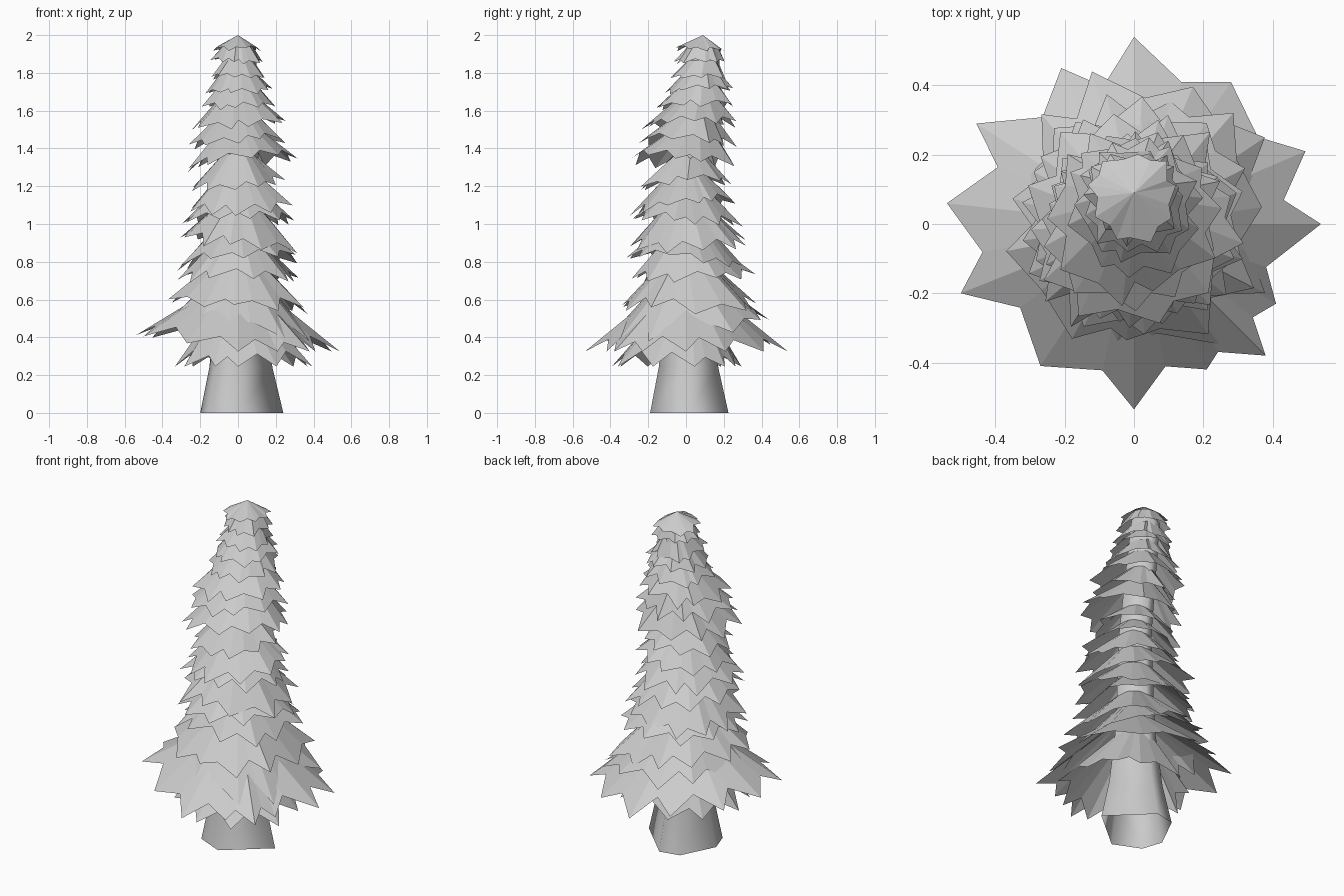
import bpy, bmesh, math, random

if "Cube" in bpy.data.objects:
    bpy.data.objects.remove(bpy.data.objects["Cube"])

random.seed(7)


def make_object(name, verts, faces, weld=False):
    me = bpy.data.meshes.new(name)
    me.from_pydata(verts, [], faces)
    bm = bmesh.new()
    bm.from_mesh(me)
    if weld:
        bmesh.ops.remove_doubles(bm, verts=bm.verts, dist=1e-5)
    bmesh.ops.recalc_face_normals(bm, faces=bm.faces)
    bm.to_mesh(me)
    bm.free()
    ob = bpy.data.objects.new(name, me)
    bpy.context.collection.objects.link(ob)
    return ob


def spine_y(z):
    # the stem leans slightly backwards towards the top
    return 0.09 * min(1, max(0, (z - 1.25) / 0.6))


def skirt(name, cx, cy, tips, z_top, r_in, weld=False):
    """Jagged open cone: tips alternate with raised notches, fanned to a small ring."""
    outer = []
    n = len(tips)
    for i in range(n):
        a, r, z = tips[i]
        b, r2, z2 = tips[(i + 1) % n]
        if b < a:
            b += 2 * math.pi
        outer.append((a, r, z))
        k = random.uniform(0.78, 0.88)
        zm = (z + z2) / 2
        outer.append((a + (b - a) * random.uniform(.35, .65), k * (r + r2) / 2,
                      zm + (z_top - zm) * (1 - k) * 1.1))
    m = len(outer)
    ty = spine_y(z_top)
    verts = [(cx + r * math.cos(a), cy + r * math.sin(a), z) for a, r, z in outer]
    verts += [(r_in * math.cos(a), ty + r_in * math.sin(a), z_top) for a, r, z in outer]
    faces = [(i, (i + 1) % m, m + (i + 1) % m, m + i) for i in range(m)]
    return make_object(name, verts, faces, weld)


# Trunk: irregular six-sided foot, shrinking upwards and leaning at the top
foot = [(0, -.19), (.24, .01), (.02, .225), (-.1, .2), (-.2, 0), (-.16, -.12)]
rings = [(0, 1), (.24, .76), (.6, .56), (1.2, .46), (1.6, .43), (1.88, .4), (1.96, .12)]
S = len(foot)
tv = [(x * s, y * s + spine_y(z), z) for z, s in rings for x, y in foot]
tf = [(k * S + i, k * S + (i + 1) % S, (k + 1) * S + (i + 1) % S, (k + 1) * S + i)
      for k in range(len(rings) - 1) for i in range(S)]
trunk = make_object("trunk", tv, tf)
trunk.data.polygons.foreach_set("use_smooth", [True] * len(tf))

# Widest branch skirt, with its long tips placed by eye
wide = [(.54, 0), (.495, .21), (.28, .41), (0, .54), (-.21, .45), (-.455, .29), (-.54, .06),
        (-.5, -.2), (-.27, -.41), (0, -.535), (.21, -.42), (.38, -.38), (.41, -.23)]
tips = [(math.atan2(y, x) % (2 * math.pi), math.hypot(x, y), .325 + .16 * max(0, -x))
        for x, y in wide]
skirt("branches_wide", 0, 0, tips, .68, .1)

# Remaining skirts: rim height, radius, centre x, centre y, tilt in x, tilt in y
tiers = [
    (.245, .38, .04, -.04, 0, 0),
    (.45, .44, 0, .01, -.04, .05),
    (.56, .40, 0, .02, -.03, .0),
    (.71, .35, 0, .01, .00, .02),
    (.79, .34, 0, .01, .04, -.04),
    (.89, .34, -.01, .01, -.05, .02),
    (1.01, .31, 0, 0, .00, -.03),
    (1.09, .29, .01, 0, .03, .06),
    (1.20, .26, -.01, -.01, .05, .02),
    (1.32, .31, 0, -.03, .05, -.03),
    (1.42, .27, 0, .0, .03, -.03),
    (1.52, .26, 0, .03, .03, .02),
    (1.62, .22, 0, .05, .0, .02),
    (1.70, .19, 0, .06, .02, .03),
    (1.77, .165, 0, .07, .0, -.03),
    (1.86, .145, 0, .08, -.02, .03),
]
for k, (z, r, cx, cy, tx, ty) in enumerate(tiers):
    n = 11 if z < 1.1 else 10
    jit = 0 if k == 0 else .05 * r
    phase = random.random() * .5
    tips = []
    for i in range(n):
        a = phase + (i + random.uniform(-.28, .28)) * 2 * math.pi / n
        rr = r * random.uniform(.86, 1.04)
        tips.append((a % (2 * math.pi), rr, z + tx * math.cos(a) * rr / .5
                     + ty * math.sin(a) * rr / .5 + random.uniform(-jit, jit)))
    tips.sort()
    r_in = .10 if z < 1 else .08
    rise = (1.1 if k == 0 else .78) * (r - r_in) + .03
    skirt("branches_%02d" % k, cx, cy, tips, min(z + rise, 1.95), r_in)

# Pointed crown
tips = [((i + random.uniform(-.2, .2)) * 2 * math.pi / 9 + .2, random.uniform(.12, .145),
         1.92 + random.uniform(-.015, .015)) for i in range(9)]
skirt("crown", 0, .08, tips, 2.0, 0, weld=True)
